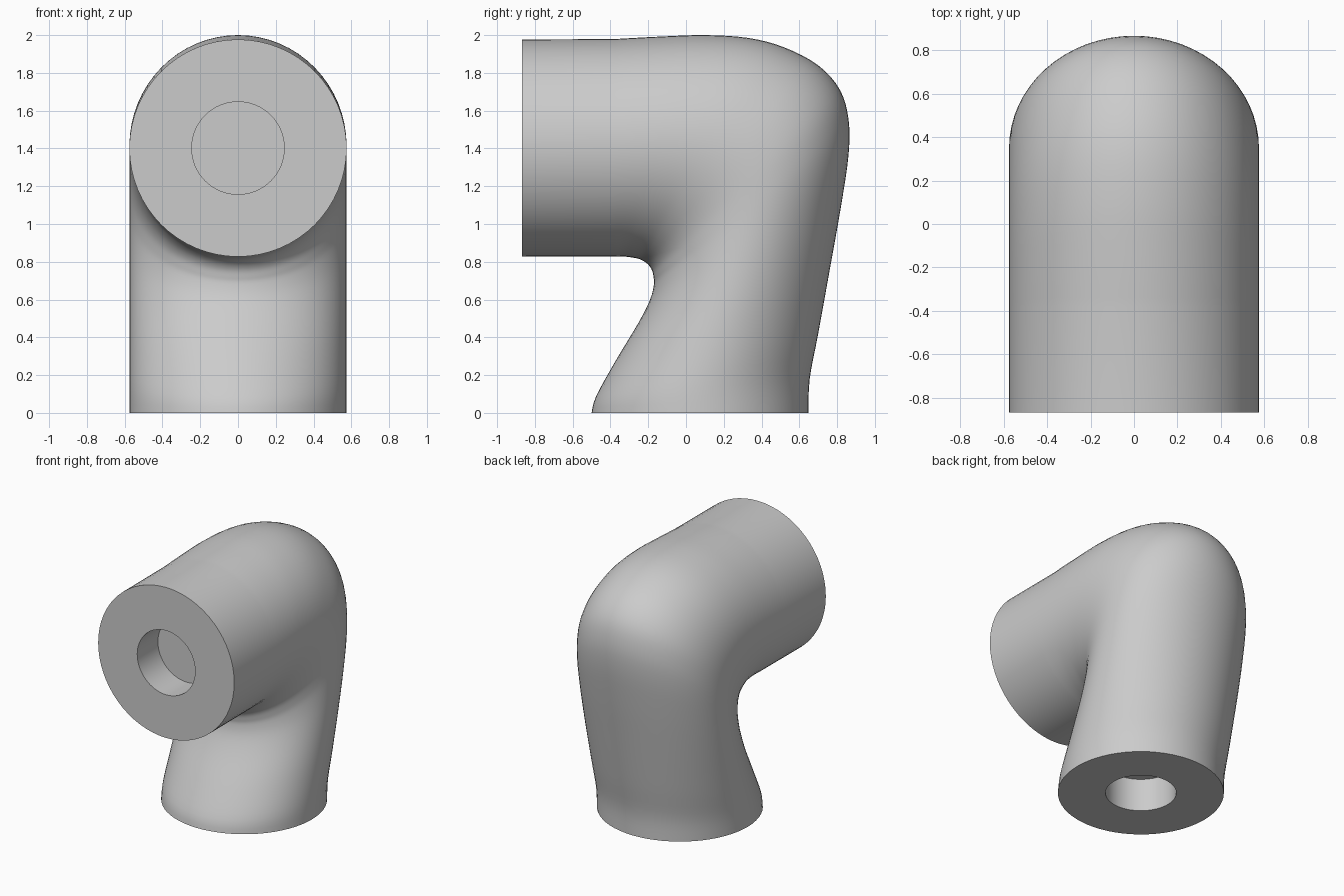
import bpy, bmesh, math
from mathutils import Vector

if "Cube" in bpy.data.objects:
    bpy.data.objects.remove(bpy.data.objects["Cube"])

SIDES, R, HOLE, DEPTH = 64, 0.575, 0.245, 0.25

# Side profile: (inner y, inner z, outer y, outer z), from the foot round the bend
profile = [Vector(p) for p in (
    (-.50, 0, .648, 0), (-.475, .09, .655, .18), (-.37, .28, .70, .42),
    (-.25, .48, .765, .78), (-.19, .60, .82, 1.09), (-.17, .68, .86, 1.36),
    (-.172, .72, .861, 1.55), (-.18, .755, .815, 1.71), (-.20, .785, .70, 1.84),
    (-.23, .807, .52, 1.935), (-.26, .818, .33, 1.985), (-.31, .826, .10, 2.0),
    (-.345, .829, -.14, 1.992), (-.38, .829, -.38, 1.979))]


def smooth_path(pts, steps):
    out = []
    for i in range(len(pts) - 1):
        a, b, c, d = pts[max(i - 1, 0)], pts[i], pts[i + 1], pts[min(i + 2, len(pts) - 1)]
        for k in range(steps):
            t = k / steps
            out.append(0.5 * (2 * b + (c - a) * t + (2 * a - 5 * b + 4 * c - d) * t * t
                              + (3 * b - a - 3 * c + d) * t ** 3))
    return out + [pts[-1]]


def ring(bm, p, half_width):
    inner, outer = Vector((0, p[0], p[1])), Vector((0, p[2], p[3]))
    mid, half = (inner + outer) / 2, (outer - inner) / 2
    verts = []
    for i in range(SIDES):
        a = 2 * math.pi * i / SIDES
        verts.append(bm.verts.new(mid + half * math.cos(a)
                                  + Vector((half_width * math.sin(a), 0, 0))))
    return verts


bm = bmesh.new()
foot_y, axis_z = 0.074, 1.402

# Blind hole in the foot, then the outer skin, then blind hole in the front
rings = [ring(bm, (foot_y - HOLE, z, foot_y + HOLE, z), HOLE) for z in (DEPTH, 0)]
rings += [ring(bm, p, R) for p in smooth_path(profile, 4)]
rings.append(ring(bm, (-.867, axis_z - R, -.867, axis_z + R), R))
rings += [ring(bm, (y, axis_z - HOLE, y, axis_z + HOLE), HOLE)
          for y in (-.867, -.867 + DEPTH)]

for lo, hi in zip(rings, rings[1:]):
    for i in range(SIDES):
        j = (i + 1) % SIDES
        bm.faces.new((lo[i], lo[j], hi[j], hi[i]))
bm.faces.new(rings[0])
bm.faces.new(rings[-1])
bmesh.ops.recalc_face_normals(bm, faces=bm.faces)

mesh = bpy.data.meshes.new("pipe_elbow")
bm.to_mesh(mesh)
bm.free()
elbow = bpy.data.objects.new("pipe_elbow", mesh)
bpy.context.collection.objects.link(elbow)
bpy.context.view_layer.objects.active = elbow
elbow.select_set(True)
bpy.ops.object.shade_smooth_by_angle(angle=math.radians(40))
